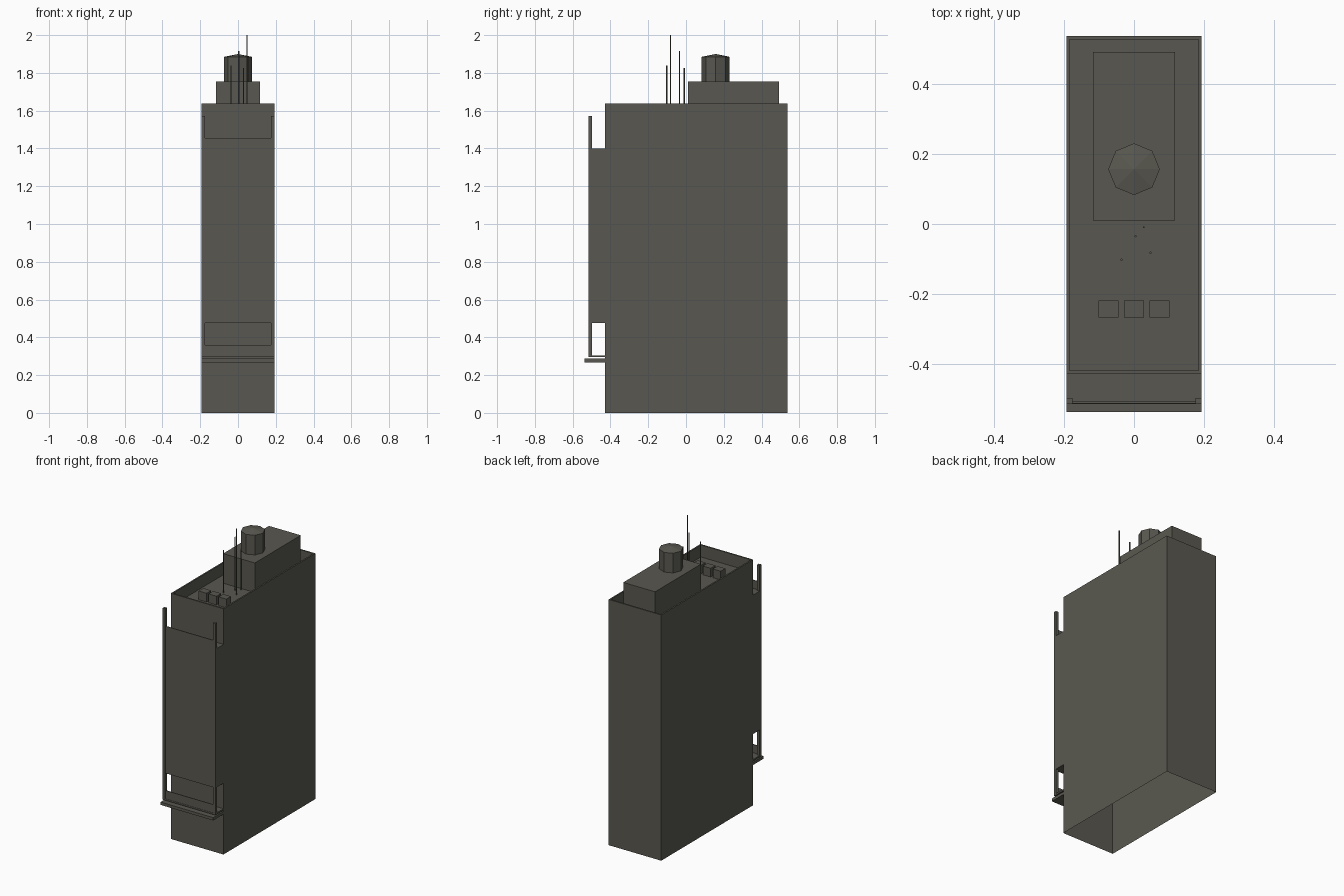
import bpy, bmesh

if "Cube" in bpy.data.objects:
    bpy.data.objects.remove(bpy.data.objects["Cube"])

stone = bpy.data.materials.new("dark_grey")
stone.diffuse_color = (0.1, 0.097, 0.08, 1)
stone.use_nodes = True
stone.node_tree.nodes["Principled BSDF"].inputs["Base Color"].default_value = stone.diffuse_color


def finish(name, bm):
    bmesh.ops.recalc_face_normals(bm, faces=bm.faces)
    me = bpy.data.meshes.new(name)
    bm.to_mesh(me)
    bm.free()
    me.materials.append(stone)
    ob = bpy.data.objects.new(name, me)
    bpy.context.collection.objects.link(ob)
    return ob


def box_bm(x, y, z):
    bm = bmesh.new()
    bmesh.ops.create_cube(bm, size=1)
    for v in bm.verts:
        for i, (lo, hi) in enumerate((x, y, z)):
            v.co[i] = hi if v.co[i] > 0 else lo
    return bm


def box(name, x, y, z):
    return finish(name, box_bm(x, y, z))


def prism(name, x, y, z0, z1, r, sides, tip=0):
    bm = bmesh.new()
    bmesh.ops.create_cone(bm, cap_ends=True, segments=sides,
                          radius1=r, radius2=r, depth=z1 - z0)
    bmesh.ops.translate(bm, verts=bm.verts, vec=(x, y, (z0 + z1) / 2))
    if tip:
        # shallow pointed cap
        bm.faces.ensure_lookup_table()
        top = max(bm.faces, key=lambda f: f.calc_center_median().z)
        apex = bmesh.ops.poke(bm, faces=[top])["verts"][0]
        apex.co.z = z1 + tip
    return finish(name, bm)


W = 0.194       # half width
FRONT = -0.43   # main facade
ROOF = 1.637
DECK = 1.557

# tower shell: open underneath, with a sunken roof behind a thin parapet
bm = box_bm((-W, W), (FRONT, 0.538), (0, ROOF))
bm.normal_update()
bmesh.ops.delete(bm, geom=[f for f in bm.faces if f.normal.z < -0.5], context='FACES_ONLY')
top = [f for f in bm.faces if f.normal.z > 0.5]
bmesh.ops.inset_region(bm, faces=top, thickness=0.014, use_boundary=True)
deck = max((f for f in bm.faces if f.normal.z > 0.5), key=lambda f: f.calc_area())
verts = bmesh.ops.extrude_discrete_faces(bm, faces=[deck])["faces"][0].verts
for v in verts:
    v.co.z = DECK
# normals are kept consistent by recalculation in finish
finish("tower", bm)

# rooftop block, tank and vents
box("roof_block", (-0.117, 0.117), (0.01, 0.493), (DECK, 1.754))
prism("roof_tank", 0, 0.157, 1.754, 1.885, 0.074, 8, tip=0.015)
for i in (-1, 0, 1):
    box("roof_vent", (i * 0.073 - 0.029, i * 0.073 + 0.029), (-0.268, -0.219), (DECK, 1.615))

# antennas
for x, y, z in ((0.028, -0.009, 1.825), (0.004, -0.035, 1.915),
                (0.047, -0.082, 2.0), (-0.036, -0.102, 1.84)):
    prism("antenna", x, y, DECK, z, 0.0032, 6)

# projecting front bay with its face panels
box("front_bay", (-W, W), (-0.511, FRONT), (0.475, 1.40))
box("bay_panel", (-0.177, 0.177), (-0.514, -0.509), (0.475, 1.455))
box("lower_panel", (-0.177, 0.177), (-0.514, -0.509), (0.30, 0.36))

# corner posts
for s in (-1, 1):
    box("corner_post", sorted((s * 0.176, s * W)), (-0.516, -0.498), (0.295, 1.572))

# floor plate and canopy under the bay
box("bay_floor", (-W, W), (-0.516, FRONT), (0.295, 0.305))
box("canopy", (-W, W), (-0.538, FRONT), (0.268, 0.287))
